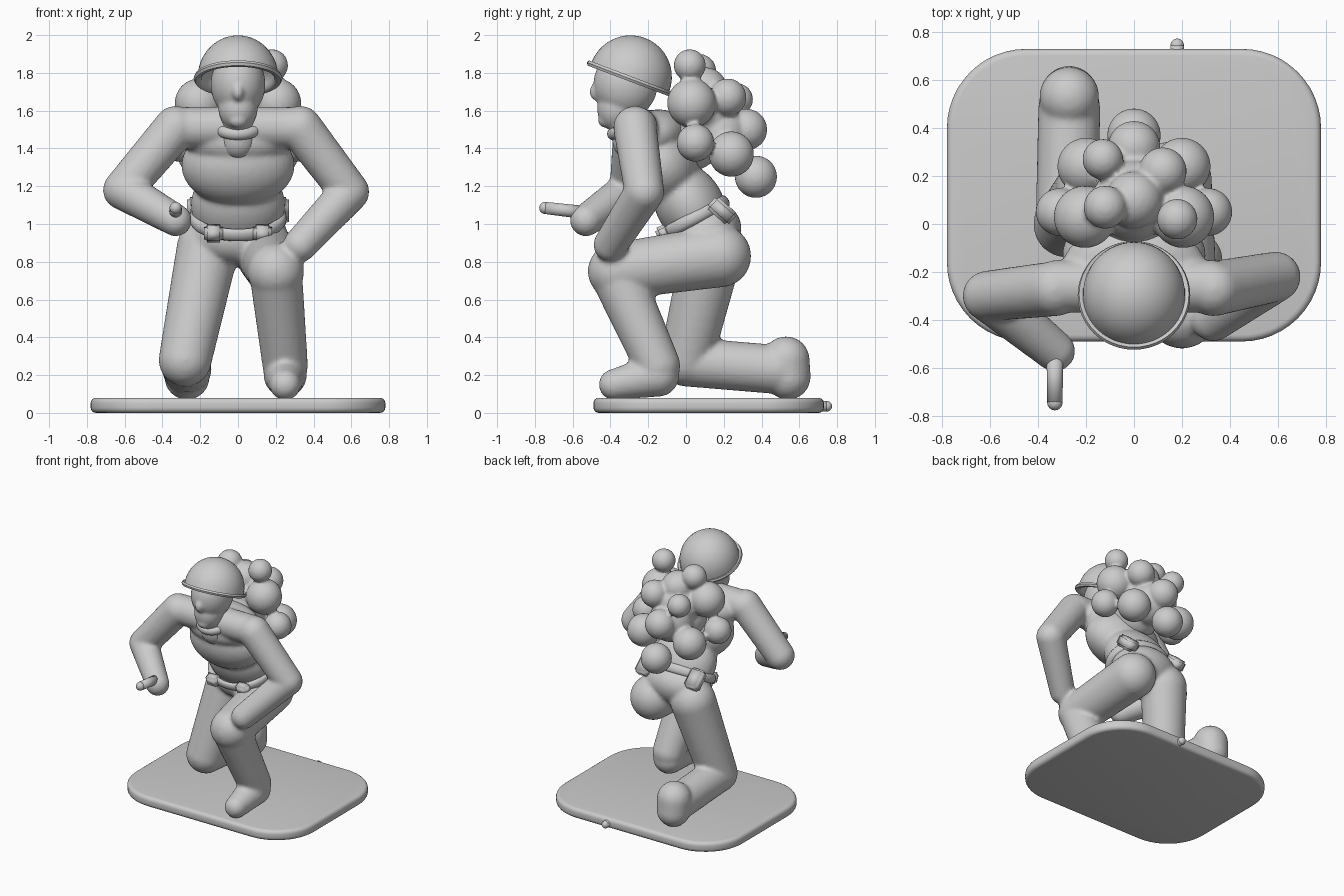
import bpy, bmesh, math
from mathutils import Matrix, Vector

if "Cube" in bpy.data.objects:
    bpy.data.objects.remove(bpy.data.objects["Cube"])


def finish(name, bm, voxel=None, smooth=4, angle=None):
    """Turn a bmesh into an object, optionally fused into one skin."""
    me = bpy.data.meshes.new(name)
    bmesh.ops.recalc_face_normals(bm, faces=bm.faces)
    bm.to_mesh(me)
    bm.free()
    for p in me.polygons:
        p.use_smooth = True
    ob = bpy.data.objects.new(name, me)
    bpy.context.collection.objects.link(ob)
    if voxel:
        m = ob.modifiers.new("fuse", 'REMESH')
        m.mode = 'VOXEL'
        m.voxel_size = voxel
        m.use_smooth_shade = True
        s = ob.modifiers.new("soften", 'SMOOTH')
        s.factor = 0.5
        s.iterations = smooth
    if angle:
        bpy.ops.object.select_all(action='DESELECT')
        ob.select_set(True)
        bpy.context.view_layer.objects.active = ob
        bpy.ops.object.shade_smooth_by_angle(angle=math.radians(angle))
    return ob


def place(loc, tilt=0, size=(1, 1, 1)):
    return (Matrix.Translation(loc) @ Matrix.Rotation(math.radians(tilt), 4, 'X')
            @ Matrix.Diagonal((*size, 1)))


def ball(bm, c, r, tilt=0):
    r = r if isinstance(r, tuple) else (r, r, r)
    bmesh.ops.create_uvsphere(bm, u_segments=32, v_segments=20, radius=1,
                              matrix=place(c, tilt, r))


def limb(bm, a, b, ra, rb):
    a, b = Vector(a), Vector(b)
    ball(bm, a, ra)
    ball(bm, b, rb)
    rot = (b - a).to_track_quat('Z', 'Y').to_matrix().to_4x4()
    bmesh.ops.create_cone(bm, cap_ends=True, segments=32, radius1=ra, radius2=rb,
                          depth=(b - a).length,
                          matrix=Matrix.Translation((a + b) / 2) @ rot)


def box(bm, c, size, tilt=0):
    bmesh.ops.create_cube(bm, size=1, matrix=place(c, tilt, size))


def lathe(bm, profile, mat, closed=False):
    vs = [bm.verts.new((r, 0, z)) for r, z in profile]
    pairs = list(zip(vs, vs[1:])) + ([(vs[-1], vs[0])] if closed else [])
    es = [bm.edges.new(p) for p in pairs]
    out = bmesh.ops.spin(bm, geom=vs + es, cent=(0, 0, 0), axis=(0, 0, 1),
                         angle=math.tau, steps=48)
    new = {v for v in bm.verts if v.is_valid}
    bmesh.ops.remove_doubles(bm, verts=list(new), dist=1e-4)
    bmesh.ops.transform(bm, matrix=mat, verts=bm.verts)


def ring_profile(R, rx, rz, n=14):
    return [(R + rx * math.cos(math.tau * i / n), rz * math.sin(math.tau * i / n))
            for i in range(n)]


# base plate with rounded corners and a small peg at the back
bm = bmesh.new()
rad = 0.33
pts = []
for k, (sx, sy) in enumerate([(1, 1), (-1, 1), (-1, -1), (1, -1)]):
    for i in range(13):
        t = math.radians(90 * k + 7.5 * i)
        pts.append((sx * (0.78 - rad) + rad * math.cos(t),
                    0.12 + sy * (0.61 - rad) + rad * math.sin(t), 0))
f = bm.faces.new([bm.verts.new(p) for p in pts])
ext = bmesh.ops.extrude_face_region(bm, geom=[f])
bmesh.ops.translate(bm, vec=(0, 0, 0.08),
                    verts=[g for g in ext['geom'] if isinstance(g, bmesh.types.BMVert)])
rims = [e for e in bm.edges if abs(e.verts[0].co.z - e.verts[1].co.z) < 1e-5]
bmesh.ops.bevel(bm, geom=rims, offset=0.028, segments=4, profile=0.5, affect='EDGES')
finish("base_plate", bm, angle=35)
bm = bmesh.new()
limb(bm, (0.18, 0.70, 0.035), (0.18, 0.745, 0.035), 0.028, 0.028)
finish("base_peg", bm)

# body: torso, arms and legs fused in one skin
bm = bmesh.new()
ball(bm, (0, -0.13, 1.31), (0.30, 0.20, 0.22), 25)
ball(bm, (0, -0.18, 1.46), (0.30, 0.19, 0.14), 20)
limb(bm, (-0.32, -0.26, 1.51), (0.32, -0.26, 1.51), 0.11, 0.11)
ball(bm, (0, 0.02, 1.10), (0.25, 0.18, 0.24), 30)
ball(bm, (0, 0.10, 0.95), (0.26, 0.20, 0.16), 25)
# arms
limb(bm, (-0.33, -0.27, 1.51), (-0.61, -0.30, 1.18), 0.115, 0.105)
limb(bm, (-0.61, -0.30, 1.18), (-0.33, -0.53, 1.02), 0.105, 0.085)
limb(bm, (0.33, -0.27, 1.51), (0.59, -0.22, 1.17), 0.115, 0.105)
limb(bm, (0.59, -0.22, 1.17), (0.33, -0.40, 0.89), 0.105, 0.09)
# raised right leg with its foot
limb(bm, (0.16, 0.18, 0.83), (0.20, -0.37, 0.75), 0.165, 0.15)
limb(bm, (0.20, -0.37, 0.74), (0.25, -0.15, 0.25), 0.14, 0.12)
limb(bm, (0.25, -0.15, 0.20), (0.25, -0.38, 0.15), 0.115, 0.082)
# kneeling left leg with its foot
limb(bm, (-0.16, 0.14, 0.87), (-0.28, 0.0, 0.28), 0.165, 0.14)
limb(bm, (-0.28, 0.0, 0.27), (-0.27, 0.48, 0.23), 0.13, 0.13)
limb(bm, (-0.27, 0.53, 0.28), (-0.27, 0.54, 0.19), 0.125, 0.12)
finish("body", bm, 0.014, 5)

# pointing finger
bm = bmesh.new()
limb(bm, (-0.33, -0.53, 1.06), (-0.33, -0.745, 1.085), 0.035, 0.032)
finish("pointing_finger", bm)

# head and neck
bm = bmesh.new()
ball(bm, (0, -0.32, 1.74), (0.145, 0.17, 0.18))
ball(bm, (0, -0.36, 1.62), (0.105, 0.11, 0.13), -10)
limb(bm, (0, -0.33, 1.62), (0, -0.29, 1.44), 0.09, 0.10)
ball(bm, (0, -0.48, 1.70), (0.03, 0.03, 0.045))
ball(bm, (0, -0.43, 1.55), (0.05, 0.035, 0.04))
finish("head", bm, 0.011, 3)

# collar
bm = bmesh.new()
lathe(bm, ring_profile(0.105, 0.03, 0.032), place((0, -0.29, 1.515), 22), True)
finish("collar", bm)

# helmet dome with rolled brim
bm = bmesh.new()
arc = [math.radians(9 * i) for i in range(11)]
dome = [(0.22 * math.sin(a), 0.222 * math.cos(a)) for a in arc]
brim = [(0.236, 0.006), (0.242, -0.008), (0.234, -0.022), (0.215, -0.022)]
inner = [(0.20 * math.sin(a), 0.14 * math.cos(a) - 0.01) for a in reversed(arc)]
lathe(bm, dome + brim + inner, place((0, -0.295, 1.777), -20.7, (0.97, 1, 1)))
finish("helmet", bm, angle=50)

# belt and its pouches
bm = bmesh.new()
lathe(bm, ring_profile(0.225, 0.025, 0.035), place((0, 0.04, 1.03), 28, (1.03, 0.84, 1)), True)
finish("belt", bm)
for side, label in ((-1, "left"), (1, "right")):
    bm = bmesh.new()
    box(bm, (side * 0.13, -0.12, 0.95), (0.10, 0.07, 0.085), 25)
    bmesh.ops.bevel(bm, geom=bm.edges[:], offset=0.015, segments=3, affect='EDGES')
    finish("front_pouch_" + label, bm)
    bm = bmesh.new()
    box(bm, (side * 0.215, 0.19, 1.07), (0.11, 0.15, 0.085), -42)
    bmesh.ops.bevel(bm, geom=bm.edges[:], offset=0.015, segments=3, affect='EDGES')
    finish("side_pouch_" + label, bm)

# backpack: a cluster of stuffed balls fused round a core
bm = bmesh.new()
for c, r in [((0, 0.10, 1.58), 0.17), ((0, 0.18, 1.48), 0.16), ((0, 0.10, 1.71), 0.12),
             ((0, 0.02, 1.45), 0.17), ((0.18, 0.02, 1.84), 0.085), ((-0.12, 0.07, 1.81), 0.09),
             ((0.12, 0.22, 1.67), 0.10), ((-0.13, 0.27, 1.66), 0.085),
             ((0, 0.32, 1.50), 0.11), ((0, 0.37, 1.25), 0.112)]:
    ball(bm, c, r)
for s in (-1, 1):
    ball(bm, (s * 0.205, 0.03, 1.64), 0.13)
    ball(bm, (s * 0.31, 0.05, 1.43), 0.10)
    ball(bm, (s * 0.20, 0.24, 1.37), 0.12)
finish("backpack", bm, 0.012, 2)
